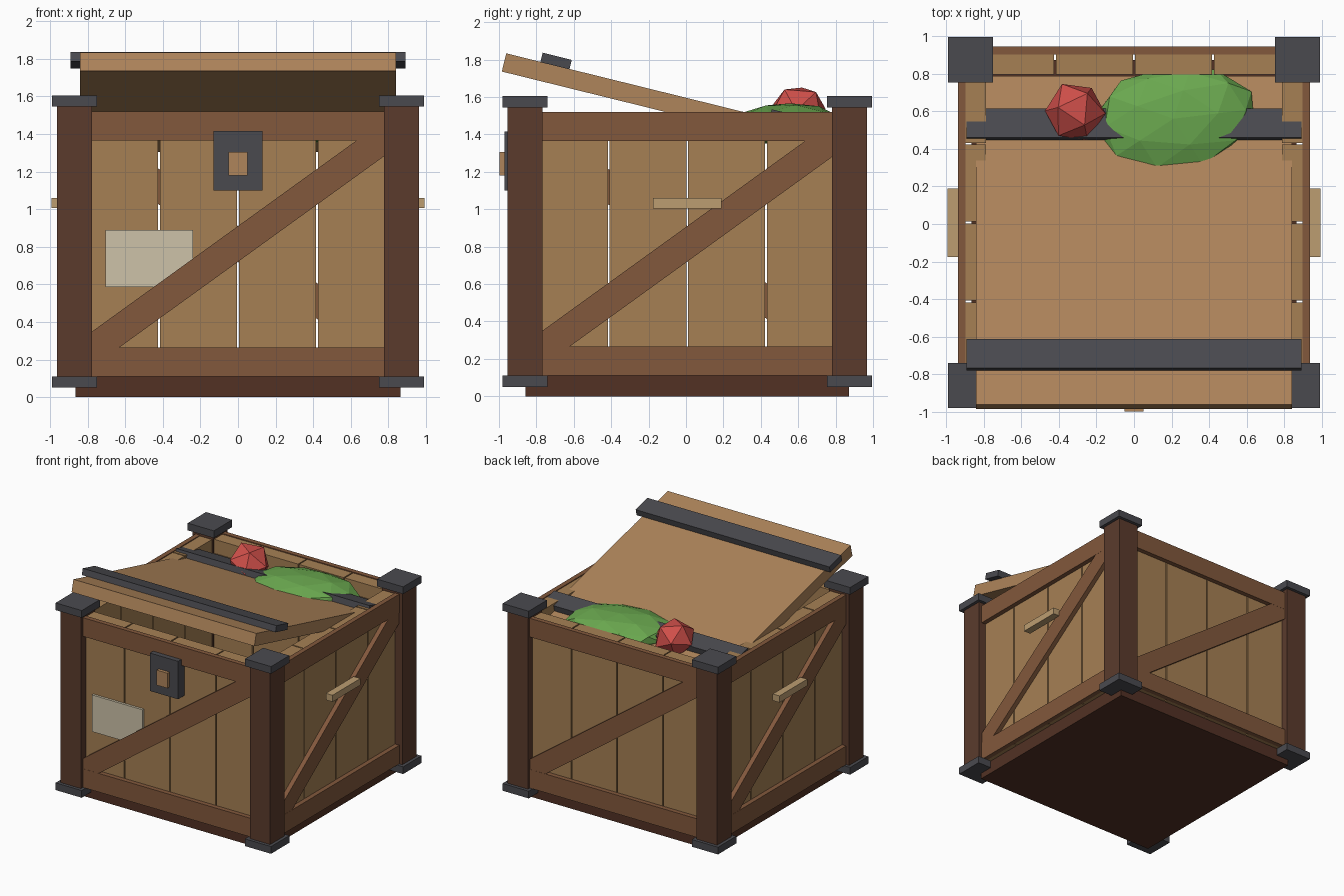
import bpy, bmesh, math, random
from mathutils import Matrix, Vector

if "Cube" in bpy.data.objects:
    bpy.data.objects.remove(bpy.data.objects["Cube"])


def material(name, rgb):
    lin = [((c / 255 + 0.055) / 1.055) ** 2.4 for c in rgb] + [1.0]
    m = bpy.data.materials.new(name)
    m.use_nodes = True
    m.diffuse_color = lin
    m.node_tree.nodes["Principled BSDF"].inputs["Base Color"].default_value = lin
    return m


IRON = material("dark iron", (74, 74, 79))
POST = material("dark brown post", (91, 59, 44))
BASE = material("deep brown base", (82, 49, 36))
RAIL = material("brown rail", (130, 88, 60))
PLANK = material("tan plank", (166, 128, 84))
LID = material("warm lid wood", (175, 133, 91))
GRIP = material("pale wood", (188, 157, 113))
PAPER = material("aged paper", (205, 194, 168))
GREEN = material("leaf green", (106, 168, 79))
RED = material("tomato red", (208, 79, 74))

SHIFT = Matrix.Translation((0, 0.007, 0))


def finish(name, bm, mat, matrix):
    bmesh.ops.recalc_face_normals(bm, faces=bm.faces)
    mesh = bpy.data.meshes.new(name)
    bm.to_mesh(mesh)
    bm.free()
    mesh.transform(matrix)
    mesh.materials.append(mat)
    ob = bpy.data.objects.new(name, mesh)
    bpy.context.scene.collection.objects.link(ob)
    return ob


def box(name, mat, x, y, z, matrix=SHIFT):
    """Box from (min, max) ranges on each axis."""
    bm = bmesh.new()
    bmesh.ops.create_cube(bm, size=1)
    for v in bm.verts:
        v.co = Vector([r[0] if c < 0 else r[1] for c, r in zip(v.co, (x, y, z))])
    return finish(name, bm, mat, matrix)


def prism(name, mat, profile, y0, y1, matrix):
    """XZ outline extruded along y."""
    bm = bmesh.new()
    face = bm.faces.new([bm.verts.new((x, y0, z)) for x, z in profile])
    ext = bmesh.ops.extrude_face_region(bm, geom=[face])["geom"]
    verts = [g for g in ext if isinstance(g, bmesh.types.BMVert)]
    bmesh.ops.translate(bm, verts=verts, vec=(0, y1 - y0, 0))
    return finish(name, bm, mat, matrix)


def lump(name, mat, subdivisions, size, jitter, seed, matrix):
    """Faceted, slightly irregular ball."""
    rng = random.Random(seed)
    bm = bmesh.new()
    bmesh.ops.create_icosphere(bm, subdivisions=subdivisions, radius=1)
    for v in bm.verts:
        v.co *= 1 + rng.uniform(-jitter, jitter)
        v.co = Vector([c * s for c, s in zip(v.co, size)])
    return finish(name, bm, mat, matrix)


# Base slab
box("base", BASE, (-0.865, 0.865), (-0.865, 0.865), (0, 0.13))

# Corner posts with iron caps and feet
for sx, side in ((-1, "right"), (1, "left")):
    for sy, end in ((-1, "front"), (1, "back")):
        def column(name, mat, half, z):
            cx, cy = sx * 0.87, sy * 0.867
            box(f"{end}_{side}_{name}", mat, (cx - half, cx + half),
                (cy - half, cy + half), z)
        column("post", POST, 0.094, (0.06, 1.59))
        column("foot", IRON, 0.12, (0.05, 0.11))
        column("cap", IRON, 0.12, (1.545, 1.605))

# Four identical walls: planks, two rails and a diagonal brace
BRACE = [(-0.8, 0.332), (-0.8, 0.2), (-0.72, 0.2),
         (0.8, 1.298), (0.8, 1.43), (0.72, 1.43)]
for i, wall in enumerate(("front", "left", "back", "right")):
    turn = SHIFT @ Matrix.Rotation(i * math.pi / 2, 4, "Z")
    for k in range(4):
        x = (k - 1.5) * 0.42
        box(f"{wall}_plank_{k + 1}", PLANK, (x - 0.205, x + 0.205),
            (-0.897, -0.787), (0.11, 1.513), turn)
    for level, z in (("lower", (0.11, 0.265)), ("upper", (1.365, 1.52))):
        box(f"{wall}_{level}_rail", RAIL, (-0.8, 0.8), (-0.936, -0.896), z, turn)
    prism(f"{wall}_brace", RAIL, BRACE, -0.935, -0.896, turn)

# Side handles
for s, side in ((-1, "right"), (1, "left")):
    box(f"{side}_handle", GRIP, sorted((s * 0.93, s * 0.992)),
        (-0.183, 0.183), (1.005, 1.06))

# Latch and paper note on the front
box("latch_plate", IRON, (-0.13, 0.13), (-0.978, -0.896), (1.10, 1.415))
box("latch_peg", LID, (-0.05, 0.05), (-1.005, -0.96), (1.18, 1.305))
box("paper_note", PAPER, (-0.705, -0.24), (-0.917, -0.896), (0.585, 0.89))

# Tilted lid, sunk into the crate at the back, with two iron bands
tilt = Matrix.Translation((0, -0.099, 1.569)) @ Matrix.Rotation(-0.242, 4, "X")
box("lid", LID, (-0.84, 0.84), (-0.9, 0.9), (-0.05, 0.05), tilt)
for y, name in ((-0.632, "front"), (0.63, "back")):
    box(f"lid_{name}_band", IRON, (-0.89, 0.89), (y - 0.08, y + 0.08),
        (0.048, 0.1), tilt)

# Produce
lump("lettuce", GREEN, 2, (0.43, 0.29, 0.12), 0.07, 4,
     Matrix.Translation((0.21, 0.56, 1.45)) @ Matrix.Rotation(0.12, 4, "Z"))
lump("tomato", RED, 1, (0.165, 0.165, 0.155), 0.03, 2,
     Matrix.Translation((-0.315, 0.595, 1.515))
     @ Matrix.Rotation(0.5, 4, "X") @ Matrix.Rotation(0.35, 4, "Y"))
